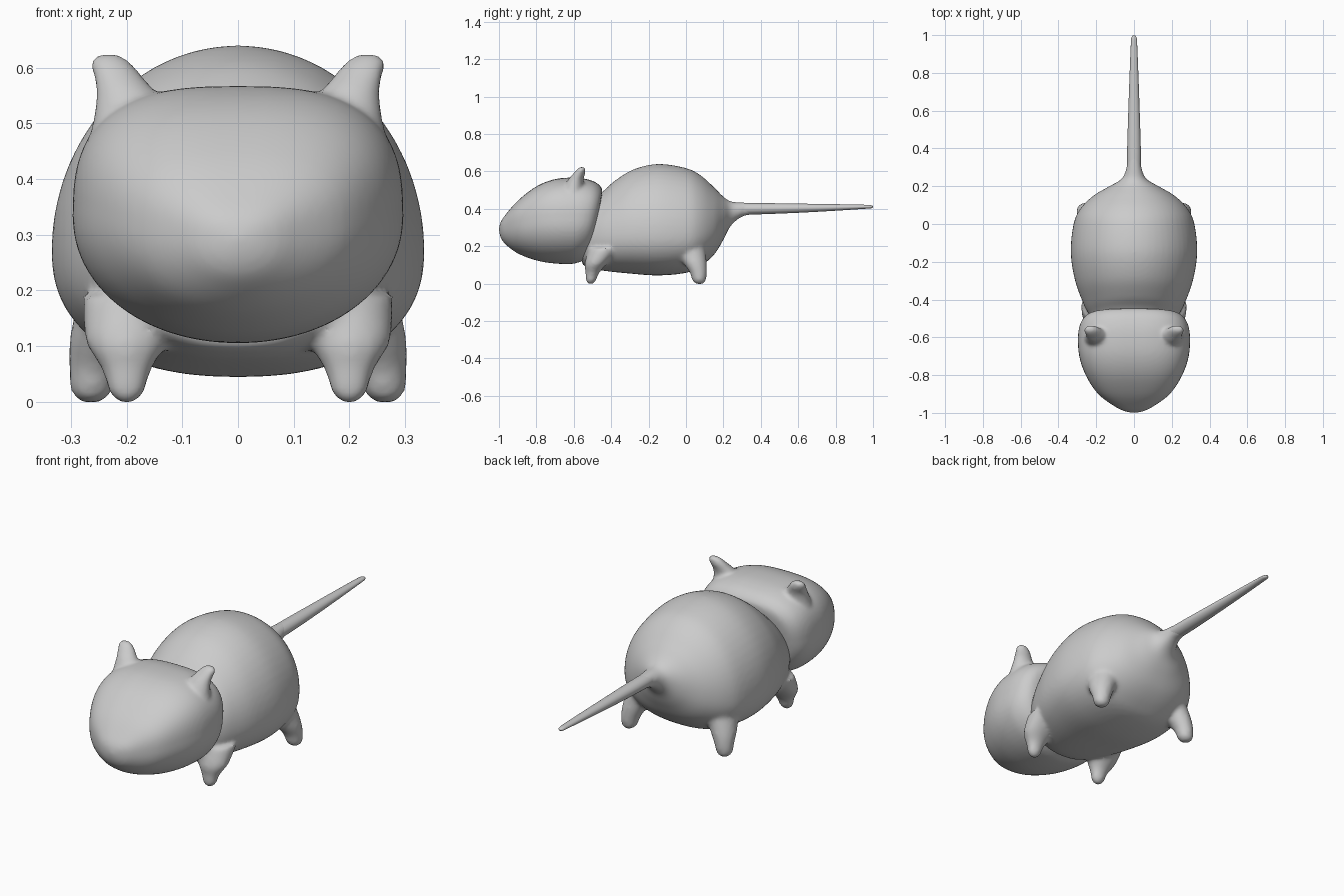
import bpy, bmesh, math
from mathutils import Vector

grey = bpy.data.materials.new("soft grey")
grey.diffuse_color = (0.6, 0.6, 0.6, 1)


def spline(rows, steps):
    """Smooth (Catmull-Rom) interpolation through a list of stations."""
    rows = [Vector(r) for r in rows]
    out = []
    for i in range(len(rows) - 1):
        p0, p1, p2 = rows[max(i - 1, 0)], rows[i], rows[i + 1]
        p3 = rows[min(i + 2, len(rows) - 1)]
        for k in range(steps):
            t = k / steps
            out.append(0.5 * (2 * p1 + (p2 - p0) * t + (2 * p0 - 5 * p1 + 4 * p2 - p3) * t * t
                              + (3 * p1 - 3 * p2 + p3 - p0) * t ** 3))
    return out + [rows[-1]]


def skin(bm, rings):
    """Bridge rings of points and close both ends."""
    loops = [[bm.verts.new(p) for p in ring] for ring in rings]
    n = len(loops[0])
    for a, b in zip(loops, loops[1:]):
        for i in range(n):
            j = (i + 1) % n
            bm.faces.new((a[i], a[j], b[j], b[i]))
    bm.faces.new(loops[0][::-1])
    bm.faces.new(loops[-1])


def hull(bm, rows, n_top=2.0, n_low=2.0, steps=5, seg=56):
    """Loft along y: rows are (y, z low, z widest, z high, half width, backward lean)."""
    rings = []
    for y, lo, mid, hi, w, lean in spline(rows, steps):
        ring = []
        for i in range(seg):
            a = 2 * math.pi * i / seg
            c, s = math.cos(a), math.sin(a)
            e = 2 / (n_top if s > 0 else n_low)
            x = math.copysign(max(w, 0.001) * abs(c) ** e, c)
            dz = abs(s) ** e * (hi - mid if s > 0 else lo - mid)
            ring.append((x, y + lean * dz, mid + dz))
        rings.append(ring)
    skin(bm, rings)


def limb(bm, rows, side, steps=4, seg=20):
    """Upright stalk: rows are (x, y, z, radius x, radius y)."""
    rings = []
    for x, y, z, rx, ry in spline(rows, steps):
        rings.append([(side * (x + max(rx, .001) * math.cos(2 * math.pi * i / seg)),
                       y + max(ry, .001) * math.sin(2 * math.pi * i / seg), z) for i in range(seg)])
    skin(bm, rings)


def finish(name, bm, voxel=None, smooth=0):
    bmesh.ops.recalc_face_normals(bm, faces=bm.faces)
    me = bpy.data.meshes.new(name)
    bm.to_mesh(me)
    bm.free()
    me.materials.append(grey)
    me.shade_smooth()
    ob = bpy.data.objects.new(name, me)
    bpy.context.collection.objects.link(ob)
    if voxel:  # fuse the parts and soften the joins
        r = ob.modifiers.new("fuse", 'REMESH')
        r.mode, r.voxel_size, r.use_smooth_shade = 'VOXEL', voxel, True
        s = ob.modifiers.new("soften", 'SMOOTH')
        s.factor, s.iterations = 0.5, smooth
    return ob


# Body with four stubby legs
bm = bmesh.new()
hull(bm, [
    (-.53, .20, .30, .40, .10, .2), (-.52, .11, .29, .46, .20, .2),
    (-.48, .085, .28, .50, .235, .2), (-.42, .07, .27, .55, .268, .14),
    (-.30, .055, .27, .61, .312, .05), (-.15, .044, .27, .64, .335, 0),
    (0, .058, .27, .618, .32, 0), (.08, .095, .28, .578, .285, 0),
    (.15, .155, .30, .515, .215, 0), (.20, .235, .34, .465, .13, 0),
    (.24, .31, .375, .44, .065, 0), (.30, .358, .40, .435, .040, 0),
    (.36, .37, .402, .432, .034, 0)], 2.0, 2.3)
FRONT = [(.20, -.51, -.004, 0, 0), (.20, -.51, .002, .022, .018), (.20, -.508, .02, .034, .028),
         (.20, -.50, .06, .046, .038), (.20, -.48, .11, .075, .062), (.19, -.43, .19, .09, .09)]
REAR = [(.264, .072, -.004, 0, 0), (.264, .072, .002, .024, .024), (.263, .07, .02, .038, .038),
        (.258, .066, .06, .046, .046), (.24, .045, .12, .062, .066), (.20, .01, .22, .08, .09)]
for side in (-1, 1):
    limb(bm, FRONT, side)
    limb(bm, REAR, side)
finish("body_and_legs", bm, 0.01, 10)

# Tail
bm = bmesh.new()
hull(bm, [
    (.27, .368, .40, .432, .036, 0), (.40, .371, .401, .431, .036, 0),
    (.60, .379, .404, .428, .030, 0), (.80, .390, .408, .425, .023, 0),
    (.95, .400, .411, .422, .017, 0), (.985, .402, .411, .420, .014, 0),
    (.997, .406, .411, .416, .007, 0), (1.0, .4105, .411, .4115, .001, 0)], seg=20)
finish("tail", bm)

# Head with two ears
bm = bmesh.new()
hull(bm, [
    (-1.0, .289, .29, .291, .001, 0), (-.994, .255, .292, .322, .04, 0),
    (-.97, .215, .298, .362, .095, 0), (-.90, .162, .313, .443, .19, 0),
    (-.80, .124, .328, .520, .256, 0), (-.70, .108, .332, .560, .29, .02),
    (-.60, .105, .332, .566, .297, .08), (-.54, .112, .332, .550, .287, .18),
    (-.50, .128, .332, .525, .262, .2), (-.48, .155, .332, .495, .22, .2),
    (-.475, .23, .332, .42, .12, .2)], 2.8, 2.05)
EAR = [(.185, -.61, .46, .085, .065), (.19, -.60, .52, .068, .052), (.203, -.587, .56, .052, .040),
       (.219, -.570, .59, .043, .032), (.230, -.560, .612, .034, .023),
       (.232, -.556, .622, .022, .014), (.232, -.556, .625, 0, 0)]
for side in (-1, 1):
    limb(bm, EAR, side)
finish("head_and_ears", bm, 0.009, 8)
